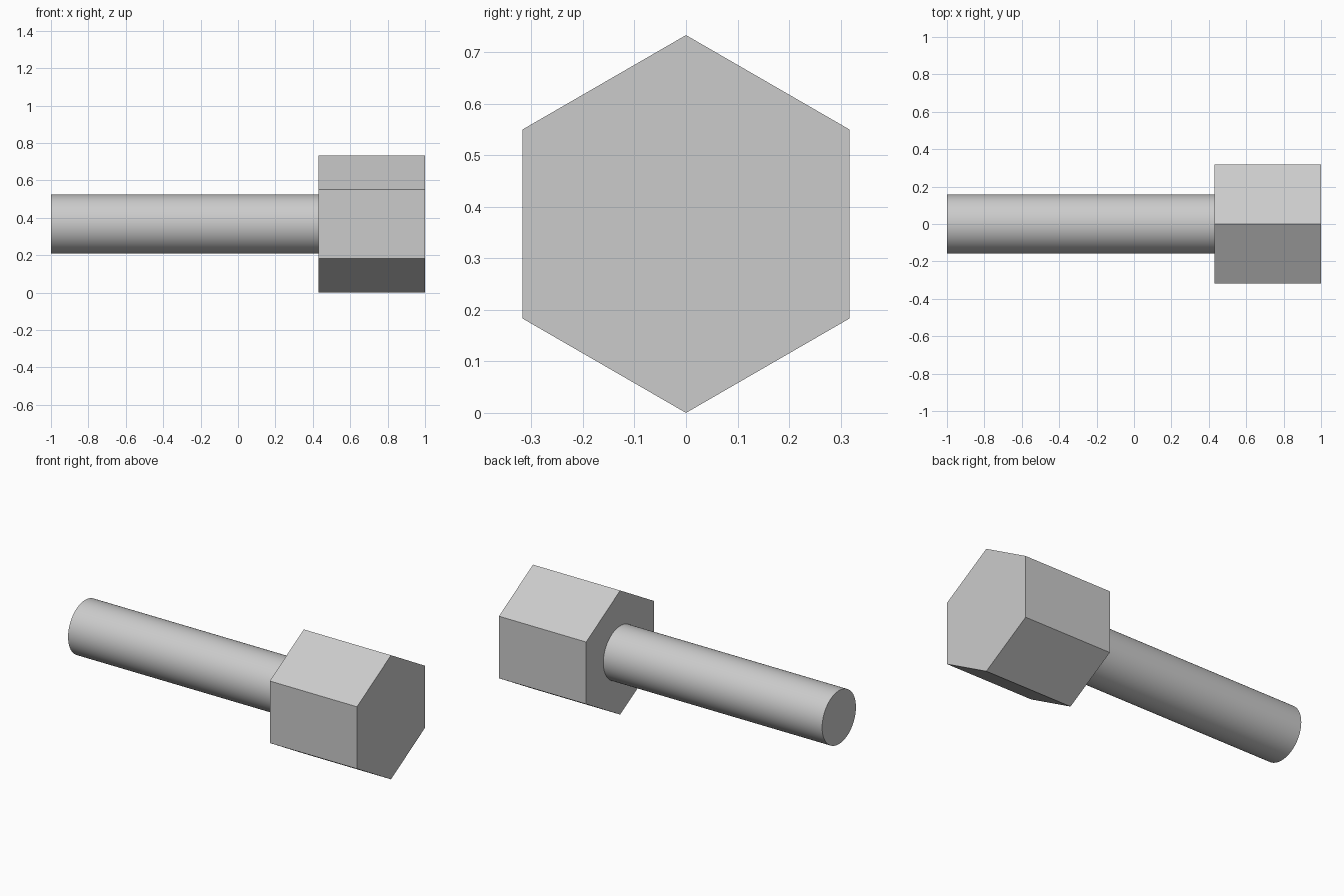
import bpy
import bmesh
from math import cos, sin, pi, radians

if "Cube" in bpy.data.objects:
    bpy.data.objects.remove(bpy.data.objects["Cube"], do_unlink=True)

HEAD_RADIUS = 0.3665
SHAFT_RADIUS = 0.158
SHOULDER_X = 0.43

# Plain grey metal
steel = bpy.data.materials.new("grey steel")
steel.use_nodes = True
grey = (0.6, 0.6, 0.6, 1)
steel.diffuse_color = grey
steel.node_tree.nodes["Principled BSDF"].inputs["Base Color"].default_value = grey


def prism(name, sides, radius, x_start, x_end):
    """Closed prism along x, with one corner pointing straight up."""
    bm = bmesh.new()
    angles = [pi / 2 + 2 * pi * i / sides for i in range(sides)]
    ring = [bm.verts.new((x_start, radius * cos(a), HEAD_RADIUS + radius * sin(a)))
            for a in angles]
    cap = bm.faces.new(ring)
    bm.normal_update()
    made = bmesh.ops.extrude_face_region(bm, geom=[cap], use_keep_orig=True)
    moved = [g for g in made["geom"] if isinstance(g, bmesh.types.BMVert)]
    bmesh.ops.translate(bm, verts=moved, vec=(x_end - x_start, 0, 0))
    bmesh.ops.recalc_face_normals(bm, faces=bm.faces)
    mesh = bpy.data.meshes.new(name)
    bm.to_mesh(mesh)
    bm.free()
    mesh.materials.append(steel)
    obj = bpy.data.objects.new(name, mesh)
    bpy.context.collection.objects.link(obj)
    return obj


# Hexagonal head and round shaft
prism("hex_head", 6, HEAD_RADIUS, SHOULDER_X, 1)
shaft = prism("shaft", 64, SHAFT_RADIUS, -1, SHOULDER_X)

# Round shading on the shaft, with crisp end edges
bpy.ops.object.select_all(action="DESELECT")
shaft.select_set(True)
bpy.context.view_layer.objects.active = shaft
bpy.ops.object.shade_smooth_by_angle(angle=radians(30))
